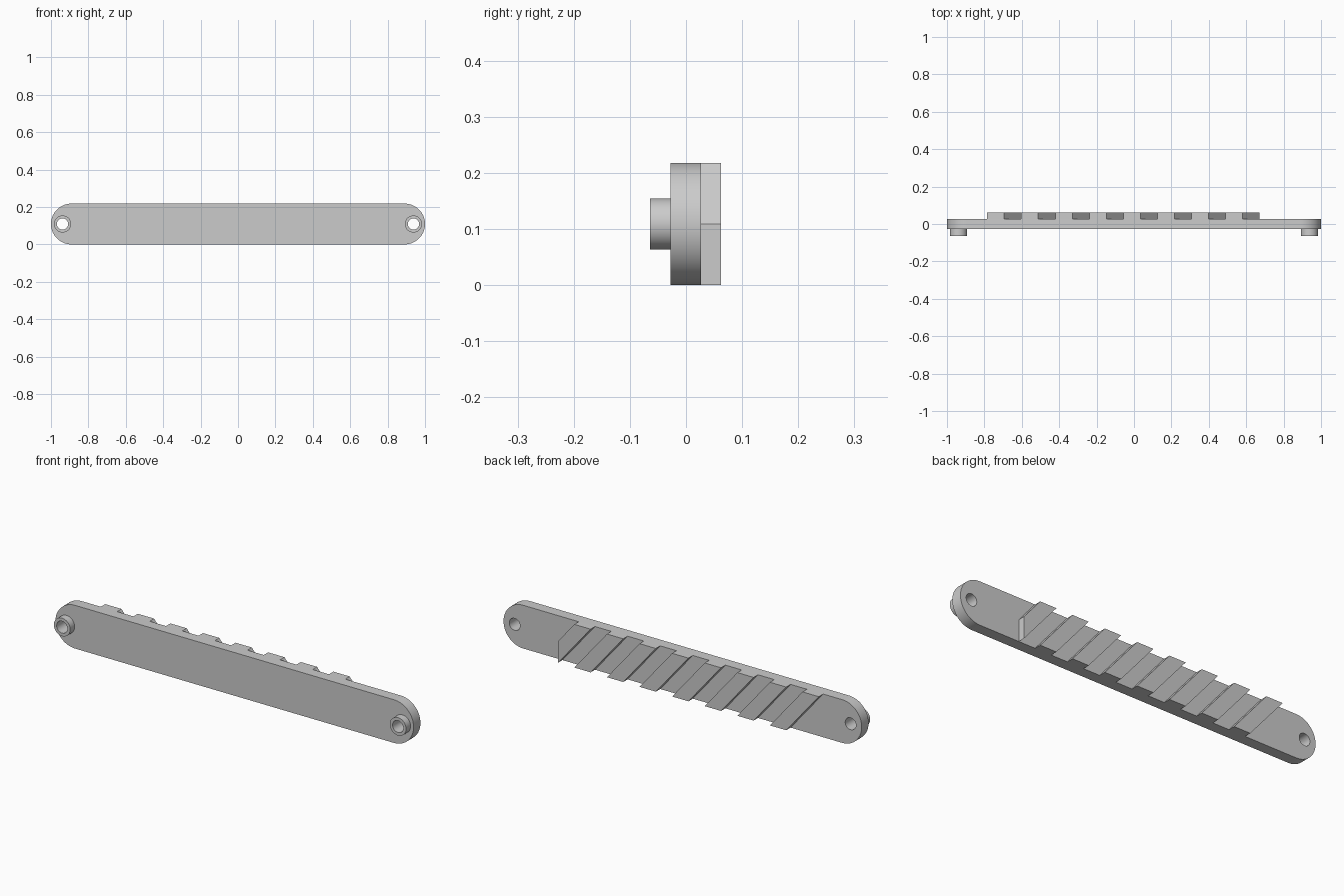
import bpy
import bmesh
from math import radians, sin, cos

cube = bpy.data.objects.get("Cube")
if cube:
    bpy.data.objects.remove(cube, do_unlink=True)

grey = bpy.data.materials.new("plain grey")
grey.use_nodes = True
colour = (0.6, 0.6, 0.6, 1)
grey.diffuse_color = colour
grey.node_tree.nodes["Principled BSDF"].inputs["Base Color"].default_value = colour

HEIGHT = 0.218
MID = HEIGHT / 2
BOLT_X = 0.938
FRONT, BACK = -0.028, 0.027
RIB_BACK, BOSS_FRONT = 0.062, -0.064


def arc(cx, cz, radius, start, end, steps):
    """Points along an arc, both ends included."""
    angles = [radians(start + (end - start) * i / steps) for i in range(steps + 1)]
    return [(cx + radius * cos(a), cz + radius * sin(a)) for a in angles]


def circle(cx, radius):
    return arc(cx, MID, radius, 0, 360, 48)[:-1]


def slab(name, loops, y0, y1):
    """Extrude x-z outlines (inner loops become holes) from y0 to y1."""
    curve = bpy.data.curves.new(name, 'CURVE')
    curve.dimensions = '2D'
    curve.fill_mode = 'BOTH'
    curve.extrude = (y1 - y0) / 2
    for loop in loops:
        spline = curve.splines.new('POLY')
        spline.points.add(len(loop) - 1)
        for point, (x, z) in zip(spline.points, loop):
            point.co = (x, z, 0, 1)
        spline.use_cyclic_u = True
    obj = bpy.data.objects.new(name, curve)
    bpy.context.collection.objects.link(obj)
    obj.rotation_euler.x = radians(90)
    obj.location.y = (y0 + y1) / 2
    bpy.ops.object.select_all(action='DESELECT')
    obj.select_set(True)
    bpy.context.view_layer.objects.active = obj
    bpy.ops.object.convert(target='MESH')
    obj = bpy.context.object
    # Weld the caps to the walls
    bm = bmesh.new()
    bm.from_mesh(obj.data)
    bmesh.ops.remove_doubles(bm, verts=bm.verts, dist=0.0001)
    bmesh.ops.recalc_face_normals(bm, faces=bm.faces)
    bm.to_mesh(obj.data)
    bm.free()
    obj.data.materials.clear()
    obj.data.materials.append(grey)
    bpy.ops.object.shade_smooth_by_angle(angle=radians(30))
    return obj


# Round-ended plate with a hole near each end
end = 1 - MID
outline = arc(end, MID, MID, -90, 90, 32) + arc(-end, MID, MID, 90, 270, 32)
hole = 0.03
slab("plate", [outline, circle(-BOLT_X, hole), circle(BOLT_X, hole)], FRONT, BACK)

# Hollow bosses on the front
for side, x in (("right", -BOLT_X), ("left", BOLT_X)):
    slab(side + "_boss", [circle(x, 0.0455), circle(x, hole)], BOSS_FRONT, FRONT)

# Slanted ribs on the back, the last one cut off upright
WIDTH = 0.091
for i in range(8):
    x = -0.785 + 2 * WIDTH * i
    rib = [(x, HEIGHT), (x + 2 * WIDTH, 0)]
    if i < 7:
        rib.append((x + 3 * WIDTH, 0))
    else:
        rib.append((x + 2 * WIDTH, MID))
    rib.append((x + WIDTH, HEIGHT))
    slab(f"rib_{i + 1}", [rib], BACK, RIB_BACK)
